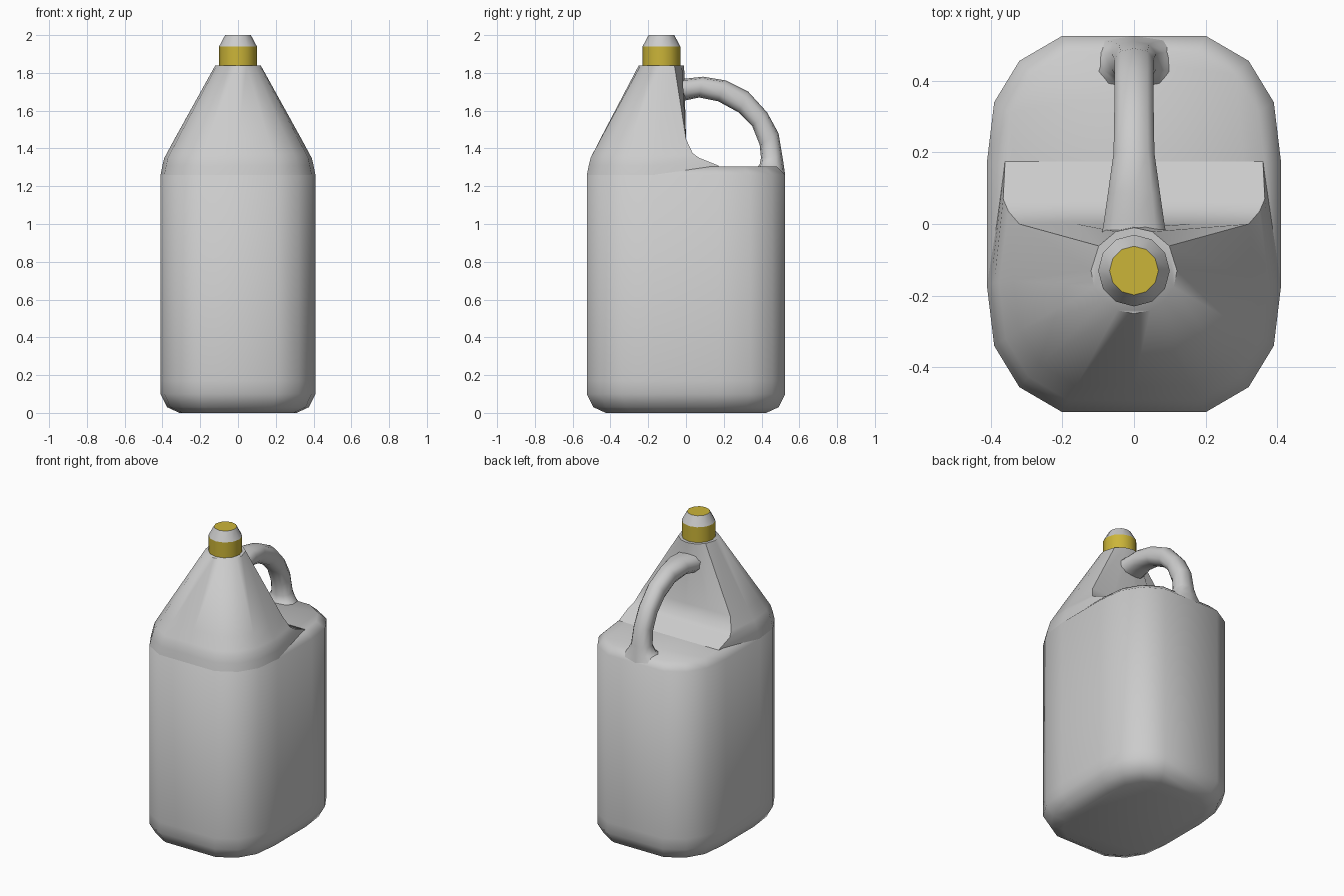
import bpy, bmesh, math

if "Cube" in bpy.data.objects:
    bpy.data.objects.remove(bpy.data.objects["Cube"])

def loft(name, rings, angle=50, cap_start=True, cap_end=True, mat=None):
    """Skin a list of equal-length rings into one mesh object."""
    bm = bmesh.new()
    vs = [[bm.verts.new(p) for p in r] for r in rings]
    n = len(rings[0])
    for a, b in zip(vs, vs[1:]):
        for i in range(n):
            j = (i + 1) % n
            bm.faces.new((a[i], a[j], b[j], b[i]))
    if cap_start:
        bm.faces.new(vs[0][::-1])
    if cap_end:
        bm.faces.new(vs[-1])
    bmesh.ops.recalc_face_normals(bm, faces=bm.faces)
    me = bpy.data.meshes.new(name)
    bm.to_mesh(me)
    bm.free()
    ob = bpy.data.objects.new(name, me)
    bpy.context.collection.objects.link(ob)
    if mat:
        me.materials.append(mat)
    bpy.ops.object.select_all(action='DESELECT')
    ob.select_set(True)
    bpy.context.view_layer.objects.active = ob
    bpy.ops.object.shade_smooth_by_angle(angle=math.radians(angle))
    return ob

def circle(r, z, n=12, cy=-0.13):
    return [(r * math.sin(2 * math.pi * i / n), cy - r * math.cos(2 * math.pi * i / n), z)
            for i in range(n)]

# Body: rounded rectangle with bevelled foot and rear deck
W, D = 0.41, 0.525
quarter = [(0.20, 0.525), (0.32, 0.455), (0.39, 0.34), (0.41, 0.175)]
right = quarter + [(x, -y) for x, y in quarter[::-1]]
outline = right + [(-x, -y) for x, y in right]

def body_ring(z, inset):
    return [(x * (1 - inset / W), y * (1 - inset / D), z) for x, y in outline]

loft("body", [body_ring(z, i) for z, i in
              [(0, 0.10), (0.03, 0.035), (0.10, 0), (0.17, 0), (1.26, 0), (1.305, 0.045)]])

# Shoulder: front half tapers to a round neck, back is a wall with a fillet to the deck
front = [(0, -0.525), (0.20, -0.525), (0.32, -0.455), (0.39, -0.34), (0.41, -0.17)]
angles = [0, 22.5, 45, 67.5, 90, 125, 155, 180]

def shoulder_ring(z, inset, t, back, corner):
    base = [(x * (1 - inset / W), y * (1 - inset / D)) for x, y in front]
    half = []
    for k, a in enumerate(angles):
        cx = 0.12 * math.sin(math.radians(a))
        cy = -0.13 - 0.12 * math.cos(math.radians(a))
        if k < 5:
            x, y = base[k]
            half.append((x + (cx - x) * t, y + (cy - y) * t, z))
        elif t < 1:
            half.append((corner * (7 - k) / 2, back, z))
        else:
            half.append((cx, cy, z))
    return half + [(-x, y, z) for x, y, z in half[-2:0:-1]]

loft("shoulder", [shoulder_ring(*a) for a in [
    (1.26, 0, 0, 0.22, 0.36), (1.31, 0.01, 0, 0.17, 0.36), (1.35, 0.02, 0, 0.07, 0.365),
    (1.375, 0.02, 0.05, 0.035, 0.35), (1.45, 0.02, 0.20, 0, 0.32), (1.84, 0, 1, 0, 0)]],
    angle=60, cap_start=False)

# Handle: outer and inner side profile (y, z) with half width at each station
stations = [
    (-0.03, 1.77, -0.03, 1.655, 0.09), (0.0, 1.77, 0.0, 1.655, 0.085),
    (0.09, 1.78, 0.07, 1.67, 0.073), (0.21, 1.76, 0.17, 1.65, 0.057),
    (0.33, 1.70, 0.28, 1.59, 0.055), (0.43, 1.59, 0.35, 1.52, 0.055),
    (0.49, 1.48, 0.39, 1.42, 0.055), (0.51, 1.36, 0.397, 1.35, 0.062),
    (0.518, 1.31, 0.39, 1.315, 0.085), (0.525, 1.26, 0.37, 1.295, 0.13)]

def handle_ring(oy, oz, iy, iz, w, n=10):
    ring = []
    for i in range(n):
        a = 2 * math.pi * i / n
        s = math.copysign(abs(math.sin(a)) ** 0.8, math.sin(a))
        c = math.copysign(abs(math.cos(a)) ** 0.8, math.cos(a))
        f = (1 + c) / 2
        ring.append((w * s / 0.96, iy + (oy - iy) * f, iz + (oz - iz) * f))
    return ring

loft("handle", [handle_ring(*s) for s in stations], angle=60)

# Cap: coloured band, grey tapered tip, coloured top disc
gold = bpy.data.materials.new("cap_yellow")
gold.diffuse_color = (0.60, 0.46, 0.04, 1)
gold.use_nodes = True
gold.node_tree.nodes["Principled BSDF"].inputs["Base Color"].default_value = gold.diffuse_color
loft("cap_band", [circle(0.10, 1.83), circle(0.10, 1.94)], 40, mat=gold)
tip = loft("cap_tip", [circle(0.10, 1.94), circle(0.068, 2.0)], 40, cap_start=False)
tip.data.materials.append(None)
tip.data.materials.append(gold)
tip.data.polygons[-1].material_index = 1
